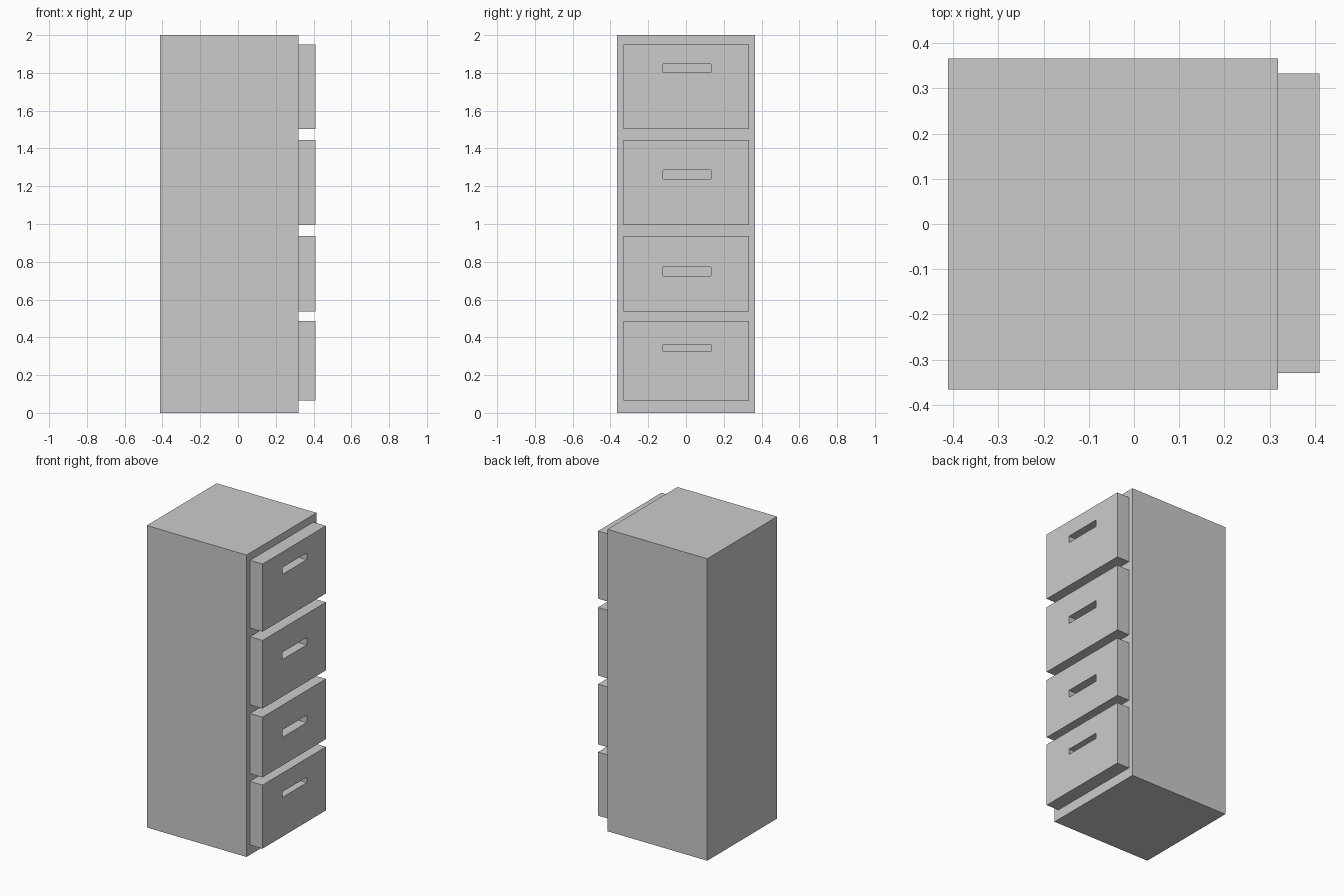
import bpy, bmesh

if "Cube" in bpy.data.objects:
    bpy.data.objects.remove(bpy.data.objects["Cube"])

BODY_BACK, BODY_FRONT, DRAWER_FRONT = -0.412, 0.319, 0.411
HALF_WIDTH, HEIGHT = 0.366, 2.0


def finish(name, bm):
    bmesh.ops.recalc_face_normals(bm, faces=bm.faces)
    mesh = bpy.data.meshes.new(name)
    bm.to_mesh(mesh)
    bm.free()
    obj = bpy.data.objects.new(name, mesh)
    bpy.context.collection.objects.link(obj)
    return obj


def rect(bm, x, y0, y1, z0, z1):
    return [bm.verts.new((x, y, z)) for y, z in ((y0, z0), (y1, z0), (y1, z1), (y0, z1))]


def bridge(bm, a, b):
    for i in range(4):
        j = (i + 1) % 4
        bm.faces.new((a[i], a[j], b[j], b[i]))


# Cabinet body
bm = bmesh.new()
back = rect(bm, BODY_BACK, -HALF_WIDTH, HALF_WIDTH, 0, HEIGHT)
front = rect(bm, BODY_FRONT, -HALF_WIDTH, HALF_WIDTH, 0, HEIGHT)
bridge(bm, back, front)
bm.faces.new(back)
bm.faces.new(front)
finish("cabinet_body", bm)


# Drawer front: a panel with a slot handle cut through to the body
def drawer(name, z0, z1, slot_z0, slot_z1):
    bm = bmesh.new()
    panel = (-0.33, 0.333, z0, z1)
    slot = (-0.121, 0.133, slot_z0, slot_z1)
    loops = [rect(bm, BODY_FRONT, *panel), rect(bm, DRAWER_FRONT, *panel),
             rect(bm, DRAWER_FRONT, *slot), rect(bm, BODY_FRONT, *slot)]
    for i in range(4):
        bridge(bm, loops[i], loops[(i + 1) % 4])
    finish(name, bm)


# Bottom to top: panel bottom, panel top, slot bottom, slot top
DRAWERS = [
    (0.066, 0.487, 0.326, 0.363),
    (0.538, 0.937, 0.724, 0.773),
    (0.994, 1.445, 1.239, 1.287),
    (1.503, 1.951, 1.803, 1.848),
]
for i, sizes in enumerate(DRAWERS, 1):
    drawer(f"drawer_{i}", *sizes)
